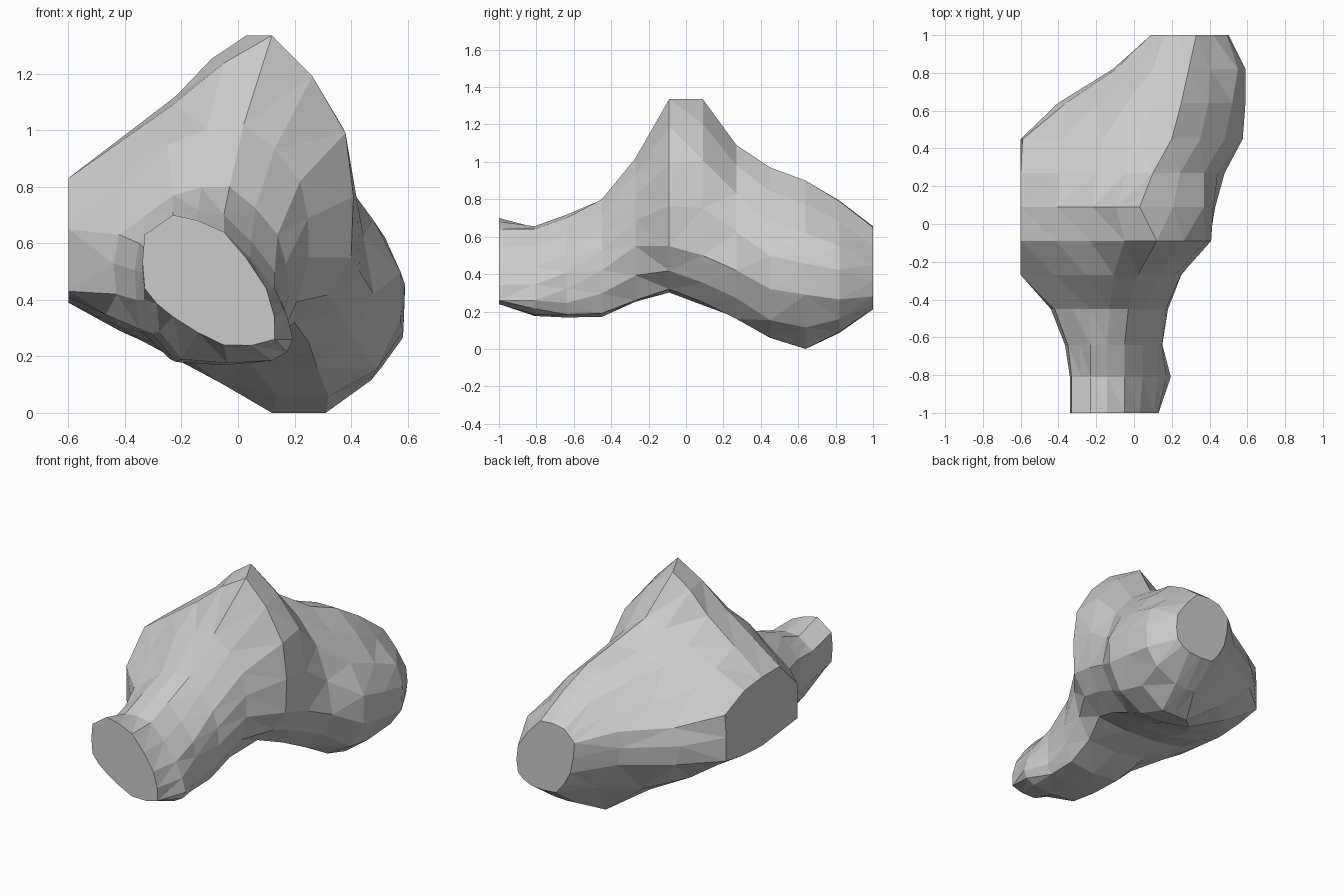
import bpy, bmesh
from mathutils import Vector

if "Cube" in bpy.data.objects:
    bpy.data.objects.remove(bpy.data.objects["Cube"])

# Cross-sections (y, [(x, z) x 8]) running clockwise from the lower left
ARM = [
    (-1.0, [(-.33, .44), (-.33, .63), (-.23, .70), (-.05, .64), (.10, .44), (.13, .26), (-.05, .24), (-.23, .34)]),
    (-.81, [(-.33, .40), (-.33, .58), (-.23, .65), (-.05, .64), (.13, .44), (.195, .26), (.12, .185), (-.20, .19)]),
    (-.64, [(-.36, .40), (-.35, .60), (-.23, .71), (-.05, .70), (.13, .50), (.15, .32), (.12, .185), (-.22, .18)]),
    (-.45, [(-.43, .42), (-.42, .63), (-.23, .77), (-.03, .80), (.14, .63), (.18, .42), (.12, .19), (-.24, .19)]),
    (-.27, [(-.60, .43), (-.60, .65), (-.25, .95), (.02, 1.02), (.22, .82), (.25, .55), (.13, .26), (-.30, .28)]),
]
BODY = [
    (-.09, [(-.60, .41), (-.60, .83), (-.23, 1.09), (.12, 1.335), (.38, .99), (.40, .55), (.20, .32), (-.25, .31)]),
    (.09, [(-.60, .39), (-.60, .83), (-.22, 1.12), (.03, 1.335), (.37, 1.01), (.43, .50), (.25, .25), (-.20, .25)]),
    (.27, [(-.60, .40), (-.60, .81), (-.20, 1.0), (.10, 1.09), (.37, .83), (.48, .42), (.28, .16), (-.20, .21)]),
    (.45, [(-.60, .43), (-.59, .72), (-.16, .92), (.20, .97), (.48, .68), (.575, .32), (.32, .06), (-.06, .105)]),
    (.64, [(-.38, .42), (-.36, .65), (-.04, .86), (.25, .90), (.52, .62), (.585, .29), (.31, .0), (.12, .0)]),
    (1.0, [(.12, .37), (.09, .57), (.16, .64), (.33, .65), (.49, .45), (.49, .28), (.40, .22), (.22, .22)]),
]


def clamp(p):
    """Keep the flat left cut and the overall limits."""
    return Vector((min(.59, max(-.6, p.x)), p.y, min(1.335, max(0, p.z))))


def midway(a, b, c, d, bulge):
    """Point between b and c, pushed outward by the neighbours."""
    return (b + c) * (.5 + bulge) - (a + d) * bulge


def ring(y, pts):
    """Round an 8-point section into a 16-point loop."""
    p = [Vector((x, y, z)) for x, z in pts]
    out = []
    for i in range(8):
        bulge = 0 if i == 1 else .04  # the left shoulder is straight
        if .4 < y < .9 and i in (4, 5):  # the rear lobe is full at the lower right
            bulge = .09
        out += [p[i], clamp(midway(p[i - 1], p[i], p[(i + 1) % 8], p[(i + 2) % 8], bulge))]
    return out


rings = [ring(y, pts) for y, pts in ARM + BODY]

# Extra loop in the rear lobe so its end rounds off
rings.insert(-1, [clamp((a + b) / 2 + Vector((.04 if a.x < .2 else .045 * (a.x > .4), 0, .015 if a.z > .4 else -.02)))
                  for a, b in zip(rings[-2], rings[-1])])

# Faceted blob lofted through the loops, with flat cut ends
bm = bmesh.new()
loops = [[bm.verts.new(p) for p in r] for r in rings]
for a, b in zip(loops, loops[1:]):
    for i in range(16):
        j = (i + 1) % 16
        bm.faces.new((a[i], a[j], b[j], b[i]))
bmesh.ops.triangulate(bm, faces=bm.faces[:], quad_method='SHORT_EDGE')
bm.faces.new(loops[0])
bm.faces.new(loops[-1])
bmesh.ops.dissolve_degenerate(bm, dist=.001, edges=bm.edges[:])
bmesh.ops.recalc_face_normals(bm, faces=bm.faces[:])

mesh = bpy.data.meshes.new("faceted_blob")
bm.to_mesh(mesh)
bm.free()
bpy.context.collection.objects.link(bpy.data.objects.new("faceted_blob", mesh))
